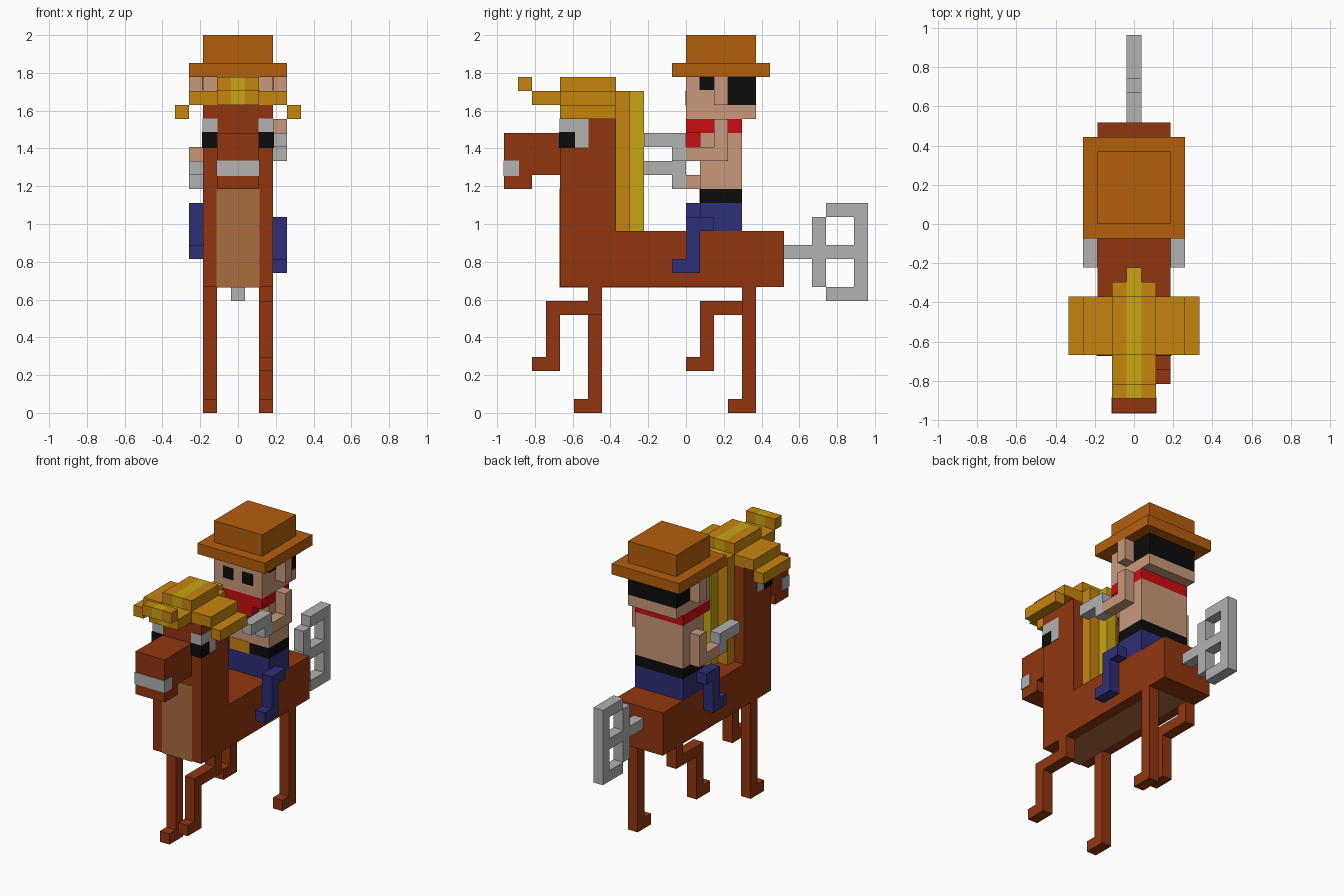
import bpy, bmesh
from mathutils import Matrix, Vector

U = 2 / 27  # size of one block

cube = bpy.data.objects.get("Cube")
if cube:
    bpy.data.objects.remove(cube, do_unlink=True)


def material(name, hex_code):
    def lin(c):
        return c / 12.92 if c <= 0.04045 else ((c + 0.055) / 1.055) ** 2.4
    col = [lin(int(hex_code[i:i + 2], 16) / 255) for i in (0, 2, 4)] + [1.0]
    m = bpy.data.materials.new(name)
    m.use_nodes = True
    m.diffuse_color = col
    bsdf = m.node_tree.nodes["Principled BSDF"]
    bsdf.inputs["Base Color"].default_value = col
    bsdf.inputs["Roughness"].default_value = 0.9
    return m


BROWN = material("horse brown", "91360F")
TAN = material("belly tan", "AA6D40")
GOLD = material("mane gold", "C6850F")
YELLOW = material("mane yellow", "C6A512")
GRAY = material("metal gray", "B2B2B2")
BLACK = material("black", "0C0C0C")
SKIN = material("skin", "C8987A")
RED = material("scarf red", "CA0D12")
BLUE = material("trouser blue", "2F2F78")
HAT = material("hat orange brown", "B55E0D")


def part(name, mat, boxes, grow=0.0):
    """One object from block boxes (x0, x1, y0, y1, z0, z1), optionally swollen."""
    bm = bmesh.new()
    for x0, x1, y0, y1, z0, z1 in boxes:
        lo, hi = Vector((x0, y0, z0)) * U, Vector((x1, y1, z1)) * U
        size = hi - lo + Vector((2 * grow,) * 3)
        bmesh.ops.create_cube(bm, size=1, matrix=Matrix.Translation((lo + hi) / 2)
                              @ Matrix.Diagonal((*size, 1)))
    me = bpy.data.meshes.new(name)
    bm.to_mesh(me)
    bm.free()
    me.materials.append(mat)
    ob = bpy.data.objects.new(name, me)
    bpy.context.collection.objects.link(ob)
    return ob


def sided(s, boxes):
    """Place boxes on the +x (s=1) or -x (s=-1) side."""
    return [(*sorted((s * b[0], s * b[1])), *b[2:]) for b in boxes]


def both(boxes):
    return sided(1, boxes) + sided(-1, boxes)


# Horse body, neck and head
part("horse_body", BROWN, [(-2.5, 2.5, -9, 7, 9, 13)])
part("horse_neck", BROWN, [(-2.5, 2.5, -9, -5, 13, 22)])
part("horse_snout", BROWN, [(-1.5, 1.5, -13, -9, 17, 20),
                            (-1.5, 1.5, -13, -11, 16, 17)])
part("horse_mouth", GRAY, [(-1.5, 1.5, -13, -12, 17, 18)], 0.004)
part("chest_and_belly", TAN, [(-1.5, 1.5, -9, -8, 9, 16),
                              (-1.5, 1.5, -8, 5, 9, 10)], 0.003)
part("horse_eye_whites", GRAY, both([(1.5, 2.5, -9, -7, 19, 21)]), 0.003)
part("horse_pupils", BLACK, both([(1.5, 2.5, -9, -8, 19, 20)]), 0.006)


# Horse legs: a standing and a raised leg, diagonally paired
def standing_leg(name, s, y):
    part(name, BROWN, sided(s, [(1.5, 2.5, y, y + 1, 0, 9),
                                (1.5, 2.5, y - 1, y, 0, 1)]))


def raised_leg(name, s, y):
    part(name, BROWN, sided(s, [(1.5, 2.5, y, y + 1, 8, 9),
                                (1.5, 2.5, y - 3, y + 1, 7, 8),
                                (1.5, 2.5, y - 3, y - 2, 4, 7),
                                (1.5, 2.5, y - 4, y - 2, 3, 4)]))


raised_leg("front_left_leg", 1, -7)
standing_leg("front_right_leg", -1, -7)
standing_leg("back_left_leg", 1, 4)
raised_leg("back_right_leg", -1, 4)

# Mane: gold sides with a yellow stripe down the middle
part("mane_sides", GOLD, both([
    (0.5, 1.5, -12, -11, 23, 24),   # forelock tip
    (0.5, 1.5, -11, -9, 22, 23),    # forelock
    (0.5, 1.5, -9, -5, 23, 24),     # crest
    (0.5, 3.5, -9, -5, 22, 23),     # top layer
    (3.5, 4.5, -9, -5, 21, 22),     # hanging edge
    (0.5, 1.5, -5, -4, 13, 23)]))   # down the neck
part("mane_stripe", YELLOW, [
    (-0.5, 0.5, -12, -11, 23, 24),
    (-0.5, 0.5, -11, -9, 22, 23),
    (-0.5, 0.5, -9, -5, 22, 24),
    (-0.5, 0.5, -5, -3, 13, 23)])

# Key-shaped tail
part("tail", GRAY, [(-0.5, 0.5, *b) for b in (
    (7, 9, 11, 12), (9, 10, 9, 14), (10, 12, 11, 12),
    (10, 12, 14, 15), (10, 12, 8, 9), (12, 13, 8, 15))])

# Rider body
part("rider_trousers", BLUE, [(-2.5, 2.5, 1, 4, 13, 15)])
part("rider_belt", BLACK, [(-2.5, 2.5, 1, 4, 15, 16)])
part("belt_buckle", GOLD, [(-1.5, 0.5, 1, 1.5, 15, 16)], 0.003)
part("rider_torso", SKIN, [(-2.5, 2.5, 1, 4, 16, 20)])
part("scarf", RED, [(-2.5, 2.5, 0, 4, 20, 21),
                    (-1.5, 1.5, 0, 1, 19, 20),
                    (-0.5, 0.5, 0, 1, 18, 19)])

# Rider limbs and pistols, each side at its own height
for side, s, leg, arm in (("left", 1, 10, 18), ("right", -1, 11, 16)):
    part(side + "_rider_leg", BLUE, sided(s, [
        (2.5, 3.5, 0, 2, leg + 3, leg + 4),
        (2.5, 3.5, 0, 1, leg + 1, leg + 3),
        (2.5, 3.5, -1, 1, leg, leg + 1)]))
    part(side + "_rider_arm", SKIN, sided(s, [
        (2.5, 3.5, 2, 3, arm + 1, arm + 3),
        (2.5, 3.5, 0, 3, arm, arm + 1)]))
    part(side + "_pistol", GRAY, sided(s, [
        (2.5, 3.5, -3, 0, arm + 1, arm + 2),
        (2.5, 3.5, -1, 0, arm, arm + 1)]))

# Rider head
part("rider_head", SKIN, [(-2.5, 2.5, 0, 5, 21, 22),
                          (-2.5, 2.5, 0, 3, 22, 24)])
part("rider_hair", BLACK, [(-2.5, 2.5, 3, 5, 22, 24)])
part("rider_ears", SKIN, both([(2.5, 3.5, 2, 3, 22, 24)]))
part("rider_sideburns", BLACK, both([(2, 2.5, 1, 2, 23.1, 23.95)]), 0.003)
part("rider_eyes", BLACK, both([(0.5, 1.5, 0, 0.5, 22, 23)]), 0.003)

# Hat
part("hat_brim", HAT, [(-3.5, 3.5, -1, 6, 24, 25)])
part("hat_crown", HAT, [(-2.5, 2.5, 0, 5, 25, 27)])
